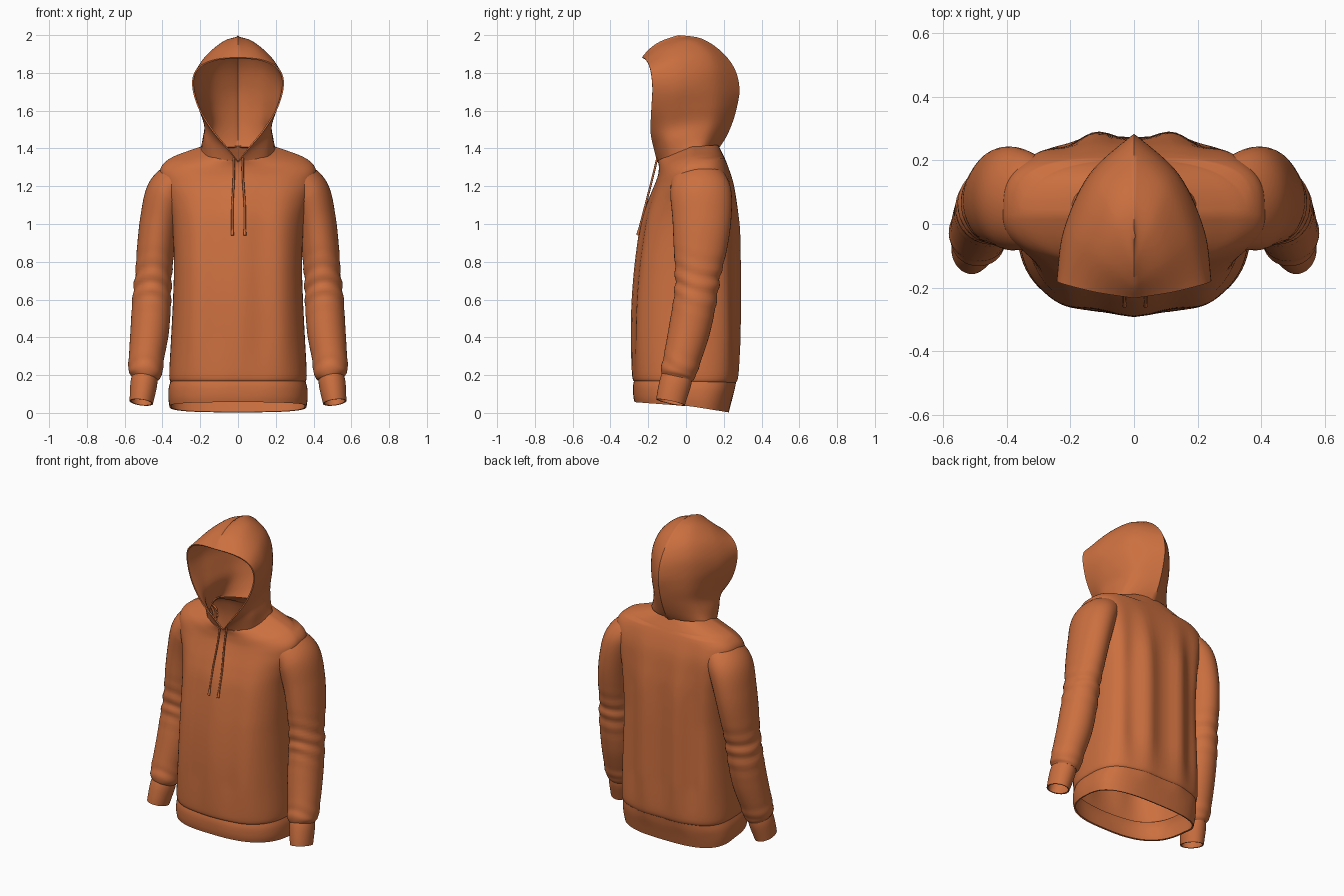
import bpy, math
from mathutils import Vector

if "Cube" in bpy.data.objects:
    bpy.data.objects.remove(bpy.data.objects["Cube"])

fabric = bpy.data.materials.new("orange_fabric")
fabric.diffuse_color = (0.60, 0.16, 0.05, 1)
fabric.use_nodes = True
fabric.node_tree.nodes["Principled BSDF"].inputs["Base Color"].default_value = fabric.diffuse_color


def smooth_rows(rows, n):
    """Catmull-Rom interpolation between rows of equal-length tuples."""
    out = []
    for i in range(len(rows) - 1):
        p0, p1 = rows[max(i - 1, 0)], rows[i]
        p2, p3 = rows[i + 1], rows[min(i + 2, len(rows) - 1)]
        for k in range(n):
            t = k / n
            out.append(tuple(
                0.5 * (2 * b + (c - a) * t + (2 * a - 5 * b + 4 * c - d) * t * t
                       + (3 * b - a - 3 * c + d) * t ** 3)
                for a, b, c, d in zip(p0, p1, p2, p3)))
    return out + [tuple(rows[-1])]


def finish(ob):
    bpy.ops.object.select_all(action='DESELECT')
    ob.select_set(True)
    bpy.context.view_layer.objects.active = ob
    bpy.ops.object.convert(target='MESH')
    bpy.ops.object.shade_smooth_by_angle(angle=math.radians(50))


def cloth(name, rows, closed=True, mirror=False, thick=0.008, hidden=None):
    """Skin a grid of points into a thin cloth shell, leaving out hidden faces."""
    w = len(rows[0])
    verts = [Vector(p) for r in rows for p in r]
    faces = []
    for r in range(len(rows) - 1):
        for c in range(w if closed else w - 1):
            d = (c + 1) % w
            f = (r * w + c, r * w + d, (r + 1) * w + d, (r + 1) * w + c)
            if not (hidden and all(hidden(verts[i]) for i in f)):
                faces.append(f)
    used = sorted({i for f in faces for i in f})
    idx = {v: i for i, v in enumerate(used)}
    me = bpy.data.meshes.new(name)
    me.from_pydata([verts[i] for i in used], [], [[idx[i] for i in f] for f in faces])
    me.materials.append(fabric)
    ob = bpy.data.objects.new(name, me)
    bpy.context.collection.objects.link(ob)
    if mirror:
        m = ob.modifiers.new("mirror", 'MIRROR')
        m.merge_threshold = 0.002
    s = ob.modifiers.new("thickness", 'SOLIDIFY')
    s.thickness, s.offset = thick, 0
    finish(ob)


# --- torso and hem: rings of side z, front z, back z, half width, front y, back y
YC = 0.03


def powers(z):
    low = min(1, max(0, (1.25 - z) / 0.45))
    return 2.25 + 0.5 * low, 3.4 - 0.5 * low    # front and back roundness


def torso_ring(row, n=96):
    z, zf, zb, a, yf, yb = row
    fade = min(1, max(0, (z - 0.1) / 0.3)) * min(1, max(0, (1.32 - z) / 0.35))
    pf, pb = powers(z)
    if z > 1.34:
        pb = 2.4
    pts = []
    for i in range(n):
        t = 2 * math.pi * i / n
        c, s = math.cos(t), math.sin(t)
        e = 2 / (pb if s > 0 else pf)
        x = a * math.copysign(abs(c) ** e, c)
        h = abs(s) ** e
        if s > 0:
            q = math.sqrt(x * x + .003) - .04
            y = YC + (yb - YC) * h - 0.014 * fade * h * math.cos(q * 2 * math.pi / 0.18)
        else:
            y = YC + (yf - YC) * h - 0.009 * fade * h * (math.cos(x * 2 * math.pi / 0.24) - 0.5)
        pts.append((x, y, z + ((zb if s > 0 else zf) - z) * h))
    return pts


torso = [(.165, .17, .16, .350, -.268, .258),
         (.20, .20, .20, .360, -.280, .272),
         (.40, .40, .40, .350, -.284, .275),
         (.60, .60, .60, .340, -.279, .276),
         (.80, .80, .80, .335, -.262, .276),
         (1.0, 1.0, 1.0, .345, -.233, .270),
         (1.12, 1.11, 1.12, .370, -.200, .258),
         (1.22, 1.19, 1.22, .400, -.168, .243),
         (1.295, 1.25, 1.30, .405, -.146, .220),
         (1.345, 1.29, 1.35, .355, -.140, .200),
         (1.38, 1.315, 1.385, .270, -.141, .183),
         (1.408, 1.335, 1.415, .186, -.146, .168)]
torso_rows = smooth_rows(torso, 6)

# --- sleeves and cuffs: path of x, y, z, width radius, depth radius
sleeve = [(.315, .060, 1.240, .095, .140),
          (.375, .078, 1.165, .107, .158),
          (.412, .084, 1.030, .101, .152),
          (.434, .076, .880, .096, .138),
          (.447, .062, .730, .093, .116),
          (.456, .050, .610, .098, .110),
          (.467, .018, .440, .098, .106),
          (.485, -.020, .290, .089, .095),
          (.490, -.040, .215, .086, .090),
          (.494, -.047, .185, .066, .078)]
sleeve_rows = smooth_rows(sleeve, 8)


def frames(path):
    """Centre, direction, width axis and depth axis of every ring on a path."""
    out = []
    for i, p in enumerate(path):
        a, b = Vector(path[max(i - 1, 0)][:3]), Vector(path[min(i + 1, len(path) - 1)][:3])
        T = (b - a).normalized()
        u = T.cross(Vector((0, 1, 0))).normalized()
        out.append((Vector(p[:3]), T, u, u.cross(T), p[3], p[4]))
    return out


def tube(path, n=40, wrinkle=0.0):
    rows = []
    for o, T, u, v, rx, ry in frames(path):
        z = o.z
        amp = wrinkle * (math.exp(-((z - .68) / .11) ** 2)
                         + 0.6 * math.exp(-((z - .24) / .05) ** 2))
        ring = []
        for k in range(n):
            t = 2 * math.pi * k / n
            f = 1 + amp * math.sin(z * 75 + 1.6 * math.sin(t) + math.cos(2 * t))
            ring.append(o + u * rx * f * math.cos(t) + v * ry * f * math.sin(t))
        rows.append(ring)
    return rows[::-1]


sleeve_frames = frames(sleeve_rows)


def in_sleeve(p):
    q = Vector((abs(p.x), p.y, p.z))
    return any(abs((q - o).dot(T)) < .015 and
               ((q - o).dot(u) / rx) ** 2 + ((q - o).dot(v) / ry) ** 2 < .88
               for o, T, u, v, rx, ry in sleeve_frames)


def in_torso(p):
    z, zf, zb, a, yf, yb = min(torso_rows, key=lambda r: abs(r[0] - p.z))
    pf, pb = powers(z)
    pw, d = (pb, yb - YC) if p.y > YC else (pf, YC - yf)
    return (abs(p.x) / a) ** pw + (abs(p.y - YC) / d) ** pw < .88


cloth("torso", [torso_ring(r) for r in torso_rows], hidden=in_sleeve)
cloth("sleeves", tube(sleeve_rows, wrinkle=0.045), mirror=True, hidden=in_torso)

hem = [(.035, .058, .004, .358, -.268, .222),
       (.08, .09, .06, .364, -.274, .236),
       (.13, .14, .12, .362, -.275, .252),
       (.17, .175, .165, .351, -.268, .260)]
cloth("hem_band", [torso_ring(r) for r in smooth_rows(hem, 4)], thick=0.010)

cuff = [(.493, -.045, .200, .062, .076),
        (.498, -.056, .160, .067, .080),
        (.506, -.072, .100, .063, .077),
        (.512, -.082, .056, .058, .073)]
cloth("cuffs", tube(smooth_rows(cuff, 3)), mirror=True)

# --- hood half: each row runs from the face opening round to the centre seam
hood = [(0, -.148, 1.33, .155, -.085, 1.348, .190, .08, 1.398, 0, .172, 1.405),
        (.055, -.168, 1.40, .172, -.085, 1.44, .160, .10, 1.46, 0, .208, 1.46),
        (.130, -.187, 1.49, .175, -.070, 1.52, .135, .13, 1.54, 0, .243, 1.54),
        (.200, -.184, 1.60, .200, -.040, 1.62, .135, .15, 1.63, 0, .268, 1.63),
        (.236, -.178, 1.71, .218, -.025, 1.72, .140, .15, 1.73, 0, .279, 1.72),
        (.232, -.184, 1.79, .205, -.020, 1.81, .130, .14, 1.83, 0, .254, 1.82),
        (.190, -.196, 1.84, .165, -.040, 1.89, .100, .10, 1.915, 0, .185, 1.91),
        (.110, -.214, 1.87, .095, -.110, 1.935, .060, .00, 1.972, 0, .080, 1.978),
        (0, -.230, 1.88, 0, -.190, 1.925, 0, -.130, 1.965, 0, -.040, 1.996)]
rows = []
for r in smooth_rows(hood, 5):
    pts = smooth_rows([r[0:3], r[3:6], r[6:9], r[9:12]], 8)
    rows.append([(max(x, 0), y, z) for x, y, z in pts])
cloth("hood", rows, closed=False, mirror=True)


# --- drawstrings hanging from the neck, with knotted tips
def drawstring(name, pts):
    cu = bpy.data.curves.new(name, 'CURVE')
    cu.dimensions = '3D'
    cu.bevel_depth, cu.bevel_resolution, cu.use_fill_caps = 0.0055, 2, True
    sp = cu.splines.new('POLY')
    path = smooth_rows(pts, 6)
    sp.points.add(len(path) - 1)
    for i, p in enumerate(path):
        sp.points[i].co = (*p, 1)
        sp.points[i].radius = 1.4 if i >= len(path) - 2 else 1
    cu.materials.append(fabric)
    ob = bpy.data.objects.new(name, cu)
    bpy.context.collection.objects.link(ob)
    finish(ob)


for name, x0, x1 in (("left_drawstring", -.022, -.030), ("right_drawstring", .026, .036)):
    drawstring(name, [(x0, -.152, 1.35), (x0, -.176, 1.25),
                      (x1, -.217, 1.09), (x1, -.256, .94)])
